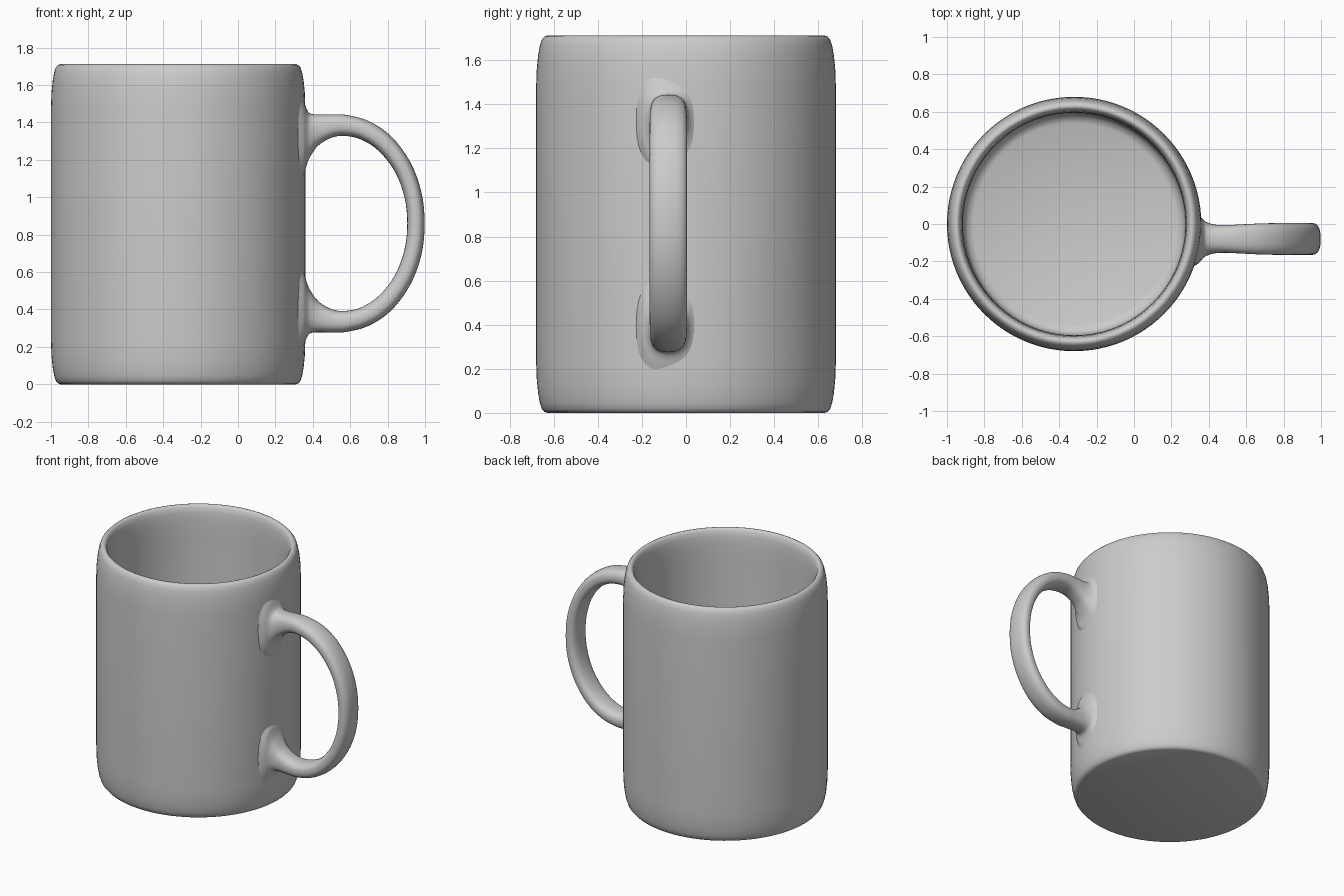
import bpy, bmesh
from math import cos, sin, pi, copysign
from mathutils import Vector

if "Cube" in bpy.data.objects:
    bpy.data.objects.remove(bpy.data.objects["Cube"])

CX, MID = -0.32, 0.86      # cup axis, handle mirror height


def loft(name, rings, closed_ends=True):
    """Skin a list of equal-length rings of points into a smooth object."""
    bm = bmesh.new()
    rows = [[bm.verts.new(p) for p in r] for r in rings]
    n = len(rows[0])
    for a, b in zip(rows, rows[1:]):
        for i in range(n):
            j = (i + 1) % n
            bm.faces.new((a[i], a[j], b[j], b[i]))
    if closed_ends:
        bm.faces.new(rows[0])
        bm.faces.new(rows[-1])
    bmesh.ops.recalc_face_normals(bm, faces=bm.faces)
    me = bpy.data.meshes.new(name)
    bm.to_mesh(me)
    bm.free()
    ob = bpy.data.objects.new(name, me)
    bpy.context.collection.objects.link(ob)
    bpy.context.view_layer.objects.active = ob
    ob.select_set(True)
    bpy.ops.object.shade_smooth_by_angle(angle=pi / 4)
    ob.select_set(False)
    return ob


def catmull(pts, steps):
    """Smooth curve through n-dimensional control points."""
    pts = [Vector(p) for p in pts]
    out = []
    for i in range(len(pts) - 1):
        p0, p1, p2, p3 = (pts[max(i - 1, 0)], pts[i], pts[i + 1],
                          pts[min(i + 2, len(pts) - 1)])
        for s in range(steps):
            t = s / steps
            out.append(0.5 * (2 * p1 + (p2 - p0) * t
                              + (2 * p0 - 5 * p1 + 4 * p2 - p3) * t * t
                              + (3 * p1 - p0 - 3 * p2 + p3) * t ** 3))
    return out + [pts[-1]]


# Cup: turned profile, outside bottom -> rim -> inside floor
corner = [(0.63, 0.0), (0.643, 0.005), (0.654, 0.018), (0.663, 0.045),
          (0.671, 0.09), (0.677, 0.15), (0.68, 0.23)]
H = 1.712
profile = corner + [(0.68, MID)] + [(r, H - z) for r, z in reversed(corner)]
profile += [(0.62, 1.708), (0.61, 1.695), (0.602, 1.66), (0.597, 1.6), (0.595, 1.5),
            (0.595, 0.2), (0.59, 0.14), (0.575, 0.105), (0.54, 0.09)]
N = 96
loft("cup_body", [[(CX + r * cos(2 * pi * i / N), r * sin(2 * pi * i / N), z)
                   for i in range(N)] for r, z in profile])

# Handle: outer x, outer z, inner x, inner z, half width; upper half, then mirrored
half = [(0.315, 1.60, 0.315, 1.06, 0.15), (0.35, 1.52, 0.352, 1.12, 0.125),
        (0.368, 1.47, 0.368, 1.175, 0.105), (0.388, 1.447, 0.388, 1.22, 0.09),
        (0.43, 1.442, 0.43, 1.277, 0.077), (0.50, 1.443, 0.50, 1.318, 0.074),
        (0.58, 1.44, 0.57, 1.328, 0.078), (0.70, 1.407, 0.66, 1.308, 0.083),
        (0.82, 1.325, 0.755, 1.245, 0.085), (0.92, 1.19, 0.84, 1.135, 0.085),
        (0.98, 1.03, 0.89, 1.0, 0.085), (0.998, MID, 0.905, MID, 0.085)]
full = half + [(a, 2 * MID - b, c, 2 * MID - d, w)
               for a, b, c, d, w in reversed(half[:-1])]
rings = []
for ox, oz, ix, iz, w in catmull(full, 4):
    ring = []
    for k in range(32):
        c, s = cos(2 * pi * k / 32), sin(2 * pi * k / 32)
        u = copysign(abs(c) ** 0.8, c)      # rounded-rectangle section
        v = copysign(abs(s) ** 0.8, s)
        ring.append(((ox + ix) / 2 + u * (ox - ix) / 2, -0.08 + v * w,
                     (oz + iz) / 2 + u * (oz - iz) / 2))
    rings.append(ring)
loft("handle", rings)
